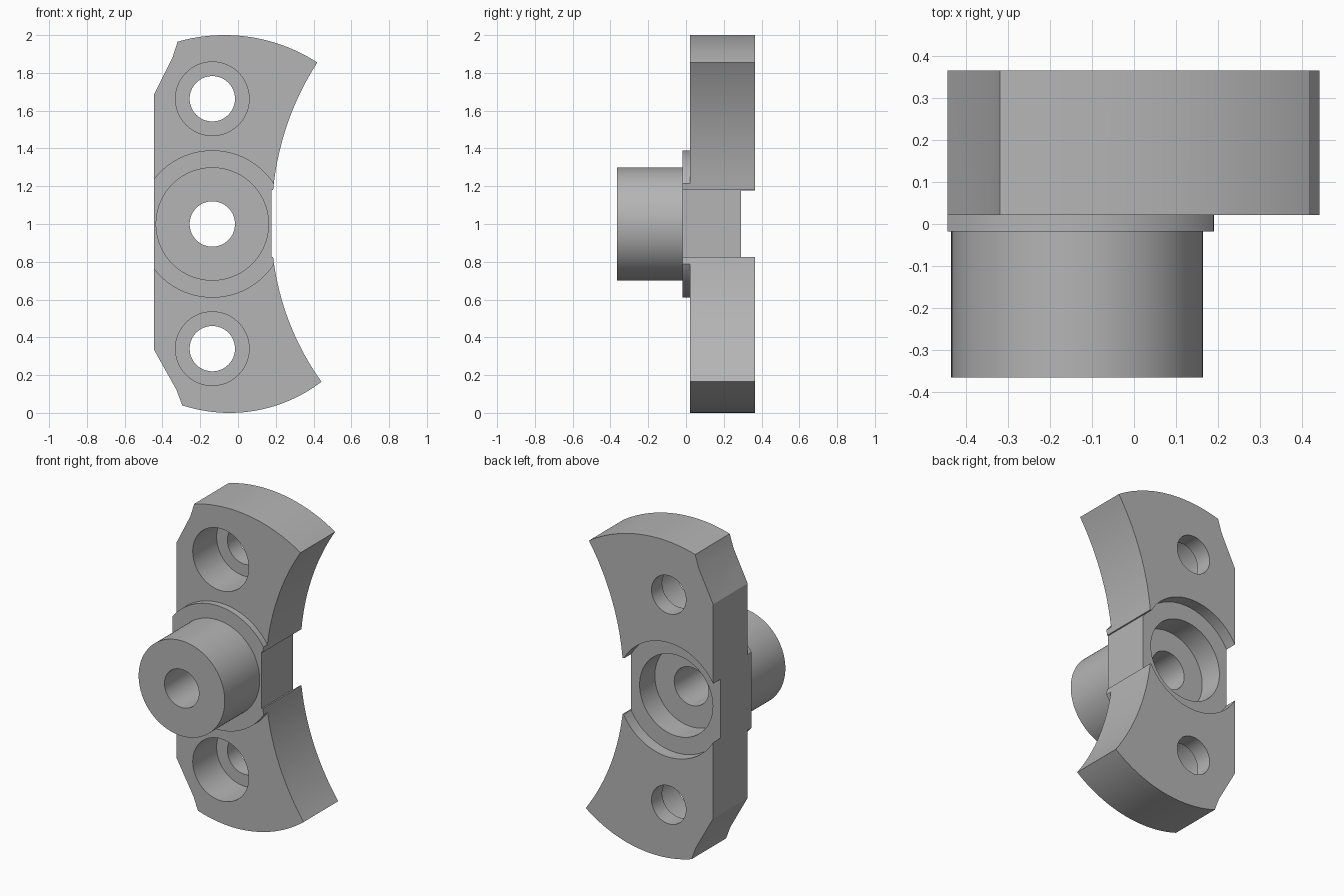
import bpy, bmesh, math
from mathutils import Vector
from mathutils.geometry import intersect_line_line

cube = bpy.data.objects.get("Cube")
if cube:
    bpy.data.objects.remove(cube, do_unlink=True)

CX = -0.136              # shared x of all round features
FRONT, BACK = 0.022, 0.366

metal = bpy.data.materials.new("Grey metal")
metal.use_nodes = True
grey = (0.46, 0.46, 0.46, 1)
metal.diffuse_color = grey
metal.node_tree.nodes["Principled BSDF"].inputs["Base Color"].default_value = grey


def finish(name, bm):
    bmesh.ops.remove_doubles(bm, verts=bm.verts, dist=1e-5)
    bmesh.ops.recalc_face_normals(bm, faces=bm.faces)
    mesh = bpy.data.meshes.new(name)
    bm.to_mesh(mesh)
    bm.free()
    mesh.materials.append(metal)
    obj = bpy.data.objects.new(name, mesh)
    bpy.context.collection.objects.link(obj)
    return obj


def lathe(name, profile, z, closed=False, steps=96):
    """Spin (radius, y) points about an axis parallel to y."""
    bm = bmesh.new()
    pts = [bm.verts.new((CX + r, y, z)) for r, y in profile]
    pairs = list(zip(pts, pts[1:])) + ([(pts[-1], pts[0])] if closed else [])
    edges = [bm.edges.new(p) for p in pairs]
    bmesh.ops.spin(bm, geom=pts + edges, cent=(CX, 0, z), axis=(0, 1, 0),
                   angle=math.tau, steps=steps, use_merge=True)
    return finish(name, bm)


def arc(a, b, c, n=28):
    """Points of the circular arc from a through b to c."""
    a, b, c = (Vector((*p, 0)) for p in (a, b, c))
    up = Vector((0, 0, 1))
    m, k = (a + b) / 2, (b + c) / 2
    o = intersect_line_line(m, m + (b - a).cross(up), k, k + (c - b).cross(up))[0]
    start = (a - o).xy
    turn = (c - o).xy.angle_signed(start)
    t0 = math.atan2(start.y, start.x)
    return [(o.x + start.length * math.cos(t0 + turn * i / n),
             o.y + start.length * math.sin(t0 + turn * i / n)) for i in range(n + 1)]


def boolean(obj, tool, operation):
    mod = obj.modifiers.new(tool.name, "BOOLEAN")
    mod.operation = operation
    mod.solver = "EXACT"
    mod.object = tool
    bpy.context.view_layer.objects.active = obj
    bpy.ops.object.modifier_apply(modifier=mod.name)
    bpy.data.objects.remove(tool, do_unlink=True)


# Plate outline in x and z, extruded to include the raised flange
outline = [(-0.445, 0.335), (-0.445, 1.685), (-0.347, 1.88)]
outline += arc((-0.32, 1.965), (-0.07, 2.0), (0.42, 1.855))
outline += arc((0.42, 1.855), (0.288, 1.6), (0.186, 1.18))
outline += [(0.177, 1.18), (0.177, 0.825)]
outline += arc((0.186, 0.825), (0.288, 0.44), (0.442, 0.165))
outline += arc((0.442, 0.165), (-0.05, 0.0), (-0.295, 0.04))
outline += [(-0.325, 0.12)]

bm = bmesh.new()
face = bm.faces.new([bm.verts.new((x, -0.018, z)) for x, z in outline])
bmesh.ops.remove_doubles(bm, verts=bm.verts, dist=1e-5)
side = bmesh.ops.extrude_face_region(bm, geom=bm.faces[:])
bmesh.ops.translate(bm, vec=(0, BACK + 0.018, 0),
                    verts=[v for v in side["geom"] if isinstance(v, bmesh.types.BMVert)])
body = finish("flanged_clamp_plate", bm)

# Trim the front down to the plate face, leaving the round flange
ring = [(0.39, -0.6), (2.0, -0.6), (2.0, FRONT), (0.39, FRONT)]
boolean(body, lathe("flange_trim", ring, 1.0, closed=True), "DIFFERENCE")

# Central boss
boss = [(0, -0.366), (0.3, -0.366), (0.3, 0.08), (0, 0.08)]
boolean(body, lathe("boss", boss, 1.0), "UNION")

# Centre hole with bore and shallow recess at the back
centre = [(0, -0.6), (0.12, -0.6), (0.12, 0.14), (0.255, 0.14),
          (0.255, 0.292), (0.36, 0.292), (0.36, 0.6), (0, 0.6)]
boolean(body, lathe("centre_bore", centre, 1.0), "DIFFERENCE")

# Counterbored screw holes
screw = [(0, -0.6), (0.195, -0.6), (0.195, 0.26), (0.12, 0.26), (0.12, 0.6), (0, 0.6)]
for z in (0.34, 1.663):
    boolean(body, lathe("screw_hole", screw, z), "DIFFERENCE")

bpy.ops.object.select_all(action="DESELECT")
body.select_set(True)
bpy.context.view_layer.objects.active = body
bpy.ops.object.shade_smooth_by_angle(angle=math.radians(15))
